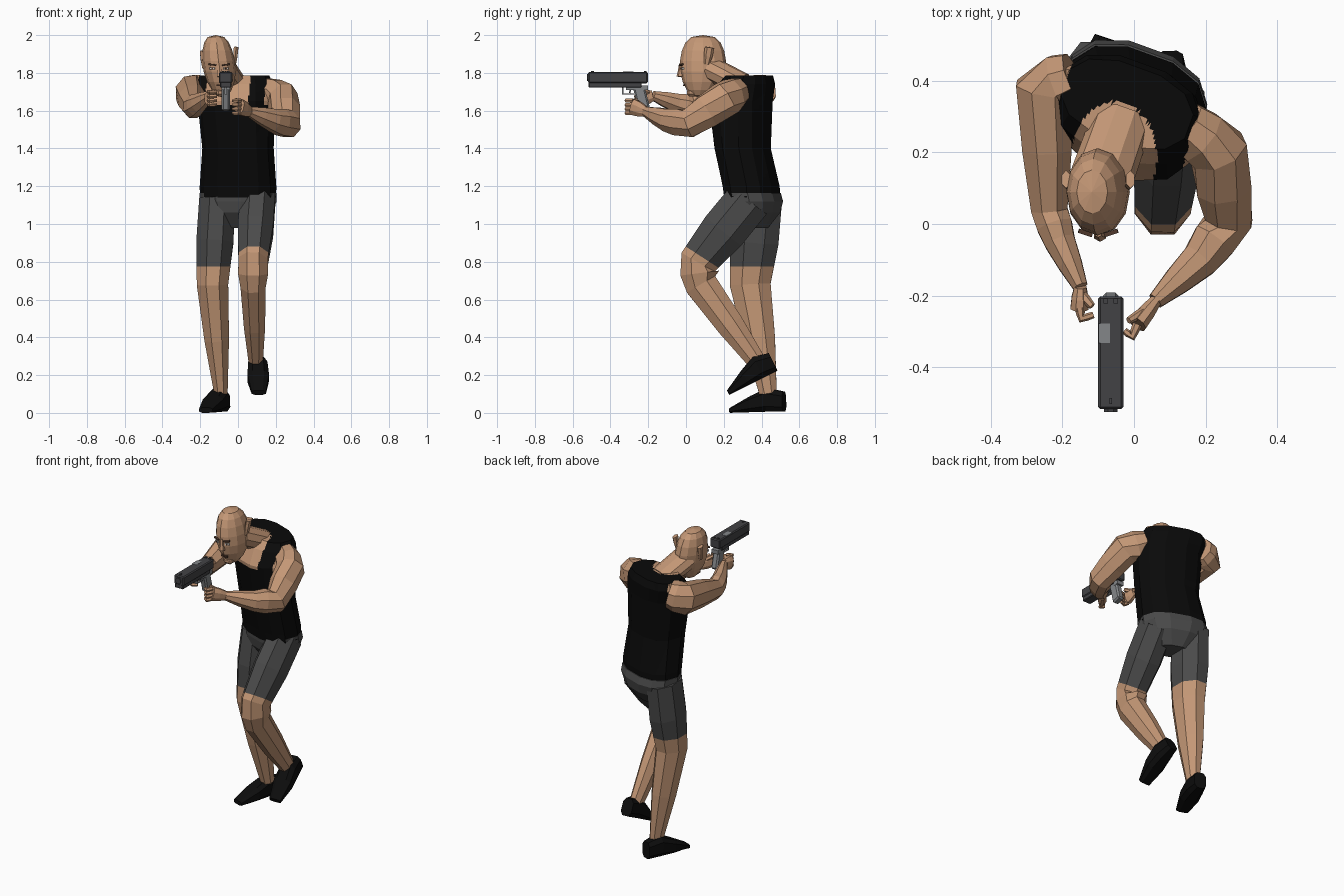
import bpy, bmesh, math
from mathutils import Vector, Matrix

default_cube = bpy.data.objects.get("Cube")
if default_cube:
    bpy.data.objects.remove(default_cube)


def material(name, red, green, blue):
    mat = bpy.data.materials.new(name)
    mat.use_nodes = True
    mat.diffuse_color = (red, green, blue, 1)
    shader = mat.node_tree.nodes["Principled BSDF"]
    shader.inputs["Base Color"].default_value = mat.diffuse_color
    return mat


skin = material("skin", .55, .31, .18)
tank_cloth = material("black cloth", .003, .003, .003)
shorts_cloth = material("charcoal cloth", .07, .07, .07)
leather = material("black leather", .004, .004, .004)
steel = material("dark steel", .055, .055, .06)
frame_grey = material("grey frame", .23, .24, .25)
eye_white = material("eye white", .6, .58, .55)
brow_brown = material("dark brow", .08, .04, .025)
UP, ACROSS = Vector((0, 0, 1)), Vector((1, 0, 0))


def at(x, y, z):
    return Vector((x, y, z))


def finish(name, bm, *mats, rule=None):
    bmesh.ops.recalc_face_normals(bm, faces=bm.faces)
    if rule:
        for face in bm.faces:
            face.material_index = rule(face.calc_center_median())
    mesh = bpy.data.meshes.new(name)
    bm.to_mesh(mesh)
    bm.free()
    for mat in mats:
        mesh.materials.append(mat)
    obj = bpy.data.objects.new(name, mesh)
    bpy.context.collection.objects.link(obj)
    return obj


def loft(rings, sides=8, power=2):
    """Skin superelliptical rings, each a centre, two half axes and their lengths."""
    bm = bmesh.new()
    loops = []
    for centre, first, second, long, wide in rings:
        loop = []
        for k in range(sides):
            angle = math.tau * (k + .5) / sides
            c, s = (math.copysign(abs(w) ** (2 / power), w)
                    for w in (math.cos(angle), math.sin(angle)))
            loop.append(bm.verts.new(centre + first * c * long + second * s * wide))
        loops.append(loop)
    for low, high in zip(loops, loops[1:]):
        for k in range(sides):
            n = (k + 1) % sides
            bm.faces.new((low[k], low[n], high[n], high[k]))
    for loop in (loops[0], loops[-1]):
        bm.faces.new(loop)
    return bm


def limb(joints, radii, hint=UP, ratio=1, bulge=1.1, sides=8):
    """Loft along joints, with a swollen muscle ring halfway along each bone."""
    path, sizes = [joints[0]], [radii[0]]
    for i in range(1, len(joints)):
        path += [joints[i - 1].lerp(joints[i], .5), joints[i]]
        sizes += [(radii[i - 1] + radii[i]) / 2 * bulge, radii[i]]
    rings = []
    for i, (centre, size) in enumerate(zip(path, sizes)):
        ahead, behind = path[min(i + 1, len(path) - 1)], path[max(i - 1, 0)]
        along = (ahead - behind).normalized()
        first = (hint - along * hint.dot(along)).normalized()
        rings.append((centre, first, along.cross(first), size, size * ratio))
    return loft(rings, sides)


def box(name, centre, size, mat, pitch=0, roll=0, yaw=0, bevel=0):
    bm = bmesh.new()
    bmesh.ops.create_cube(bm, size=1)
    bmesh.ops.scale(bm, vec=size, verts=bm.verts)
    if bevel:
        bmesh.ops.bevel(bm, geom=bm.edges[:], offset=bevel, segments=1, affect='EDGES')
    obj = finish(name, bm, mat)
    obj.location = centre
    obj.rotation_euler = [math.radians(a) for a in (pitch, roll, yaw)]


# Trunk faces slightly to its right; neck opening and armholes are skin
turn = Matrix.Rotation(math.radians(-20), 3, 'Z')
chest = at(-.02, .3, 0)


def trunk(sections):
    rings = [(at(x, y, z), turn @ ACROSS, turn @ at(0, 1, 0), width, depth)
             for x, y, z, width, depth in sections]
    return loft(rings, sides=12, power=2.4)


def tank_rule(p):
    neck = math.hypot((p.x + .055) / .12, (p.y - .19) / .15) < 1
    local = turn.inverted() @ (p - chest)
    return int(p.z > 1.62 and (neck or abs(local.x) > .195))


bm = trunk(((0, .35, 1.14, .205, .135), (0, .345, 1.2, .205, .14), (0, .3, 1.4, .19, .14),
            (-.01, .29, 1.65, .205, .16), (-.02, .32, 1.74, .21, .14),
            (-.02, .335, 1.785, .19, .11)))
bmesh.ops.triangulate(bm, faces=[f for f in bm.faces if len(f.verts) > 4])
bmesh.ops.subdivide_edges(bm, edges=bm.edges[:], cuts=11, use_grid_fill=True)
finish("tank_top", bm, tank_cloth, skin, rule=tank_rule)
finish("shorts_seat", trunk(((0, .36, .98, .1, .07), (0, .36, 1.06, .18, .13),
                             (0, .36, 1.12, .207, .143), (0, .352, 1.165, .207, .138))),
       shorts_cloth)


# Legs, cut at the hem so the shorts end in a clean line
def leg(name, joints, radii, hem, hem_normal):
    bm = limb(joints, radii, ACROSS, ratio=1.3)
    bmesh.ops.bisect_plane(bm, geom=bm.verts[:] + bm.edges[:] + bm.faces[:],
                           plane_co=hem, plane_no=hem_normal)
    finish(name, bm, shorts_cloth, skin, rule=lambda p: int((p - hem).dot(hem_normal) < 0))


leg("left_leg", (at(.105, .335, 1.13), at(.08, .065, .8), at(.08, .08, .68), at(.095, .39, .25)),
    (.1, .084, .072, .038), at(0, .1, .815), at(0, .65, 1))
leg("right_leg", (at(-.11, .385, 1.13), at(-.135, .34, .68), at(-.09, .435, .1)),
    (.103, .09, .038), at(0, 0, .775), UP)


# Shoes: one profile laid from heel to toe
def shoe(name, heel, toe):
    along = (toe - heel).normalized()
    sideways = along.cross(UP).normalized()
    upward = sideways.cross(along)
    rings = [(heel.lerp(toe, t) + upward * height, upward, sideways, height, width)
             for t, height, width in ((0, .055, .038), (.3, .065, .054),
                                      (.6, .045, .06), (1, .014, .04))]
    finish(name, loft(rings, power=3), leather)


shoe("right_shoe", at(-.075, .52, .005), at(-.17, .24, 0))
shoe("left_shoe", at(.1, .485, .22), at(.11, .23, .095))

# Arms
left_wrist, right_wrist = at(.06, -.215, 1.595), at(-.15, -.175, 1.68)
finish("left_arm", limb((at(.14, .28, 1.7), at(.235, .205, 1.66), at(.265, .01, 1.53),
                         at(.185, -.1, 1.55), left_wrist),
                        (.08, .098, .08, .064, .028), ratio=.88, bulge=1.06), skin)
finish("right_arm", limb((at(-.17, .41, 1.71), at(-.25, .38, 1.69), at(-.237, .04, 1.62),
                          at(-.207, -.05, 1.64), right_wrist),
                         (.085, .1, .064, .054, .026), ratio=.86, bulge=1.06), skin)


# Hands: palm, four curled fingers and a thumb each
def hand(side, wrist, knuckles, bend, inward):
    finish(side + "_palm", limb((wrist, knuckles), (.03, .046), ratio=.6), skin)
    for i, finger in enumerate(("index", "middle", "ring", "little")):
        root = knuckles + UP * (.033 - .022 * i)
        joints = (root, root + bend, root + bend * .8 + inward)
        finish(f"{side}_{finger}_finger",
               limb(joints, (.013, .012, .009), bulge=1, sides=6), skin)
    base = wrist.lerp(knuckles, .3) + UP * .015
    tip = knuckles + inward + UP * .04
    finish(side + "_thumb", limb((base, tip), (.015, .01), sides=6), skin)


hand("left", left_wrist, at(.01, -.28, 1.62), at(-.015, -.035, 0), at(-.025, .01, 0))
hand("right", right_wrist, at(-.152, -.235, 1.665), at(.005, -.03, 0), at(.035, .005, 0))

# Neck and head; the skull is a squared ball narrowing to the jaw, tipped to its right
finish("neck", limb((at(-.09, .13, 1.82), at(-.03, .3, 1.735)), (.068, .065),
                    ratio=1.3, bulge=1, sides=10), skin)
head = at(-.1, .09, 1.835)
bm = bmesh.new()
bmesh.ops.create_uvsphere(bm, u_segments=12, v_segments=9, radius=1)
for v in bm.verts:
    drop = max(0, -v.co.z)
    radius = math.hypot(v.co.x, v.co.y)
    fuller = max(radius, .01) ** -.35 * (1 - .35 * drop ** 2)
    v.co = head + at(v.co.x * fuller * .087 - v.co.z * .018,
                     v.co.y * fuller * .123 - .02 * drop ** 2, v.co.z * .165)
finish("head", bm, skin)

# Face, placed from the head centre
finish("nose", limb((head + at(0, -.117, .015), head + at(.005, -.12, -.055)),
                    (.01, .02), ACROSS, bulge=.9, sides=6), skin)
box("mouth", head + at(.01, -.1, -.1), (.045, .012, .009), brow_brown)
box("chin", head + at(.014, -.06, -.14), (.06, .05, .04), skin, bevel=.012)
for side, sign in (("right", -1), ("left", 1)):
    socket = head + at(sign * .036, -.11, -.012)
    box(side + "_eye", socket, (.026, .012, .012), eye_white, yaw=sign * 18)
    box(side + "_pupil", socket + at(0, -.005, 0), (.009, .006, .011), brow_brown, yaw=sign * 18)
    box(side + "_brow", socket + at(0, -.005, .02), (.04, .012, .008), brow_brown,
        roll=sign * -8, yaw=sign * 18)
    lobe = head + at(sign * .082, .02, .01 * sign)
    finish(side + "_ear", limb((lobe, lobe + at(sign * .008, .015, .09)), (.008, .014),
                               ACROSS, ratio=1.8, bulge=1.2, sides=6), skin)

# Pistol, placed from the centre of its slide
gun = at(-.065, -.36, 1.775)
box("pistol_slide", gun, (.07, .315, .06), steel, bevel=.006)
box("pistol_dust_cover", gun + at(0, -.015, -.035), (.06, .28, .035), steel, bevel=.004)
box("pistol_receiver", gun + at(0, .1, -.053), (.045, .115, .025), frame_grey)
box("pistol_grip", gun + at(0, .125, -.11), (.044, .062, .125), frame_grey, pitch=14, bevel=.009)
box("ejection_port", gun + at(-.018, .055, .027), (.032, .055, .009), frame_grey)
box("front_sight", gun + at(0, -.135, .03), (.008, .016, .012), steel)
for side, sign in (("right", -1), ("left", 1)):
    box(side + "_rear_sight", gun + at(sign * .014, .145, .03), (.012, .014, .012), steel)
finish("muzzle", limb((gun + at(0, -.14, 0), gun + at(0, -.165, 0)), (.02, .02), bulge=1), steel)
box("trigger_guard_base", gun + at(0, .055, -.087), (.014, .06, .006), frame_grey)
box("trigger_guard_front", gun + at(0, .025, -.068), (.014, .006, .045), frame_grey)
box("trigger", gun + at(0, .065, -.068), (.008, .008, .03), steel, pitch=-15)
